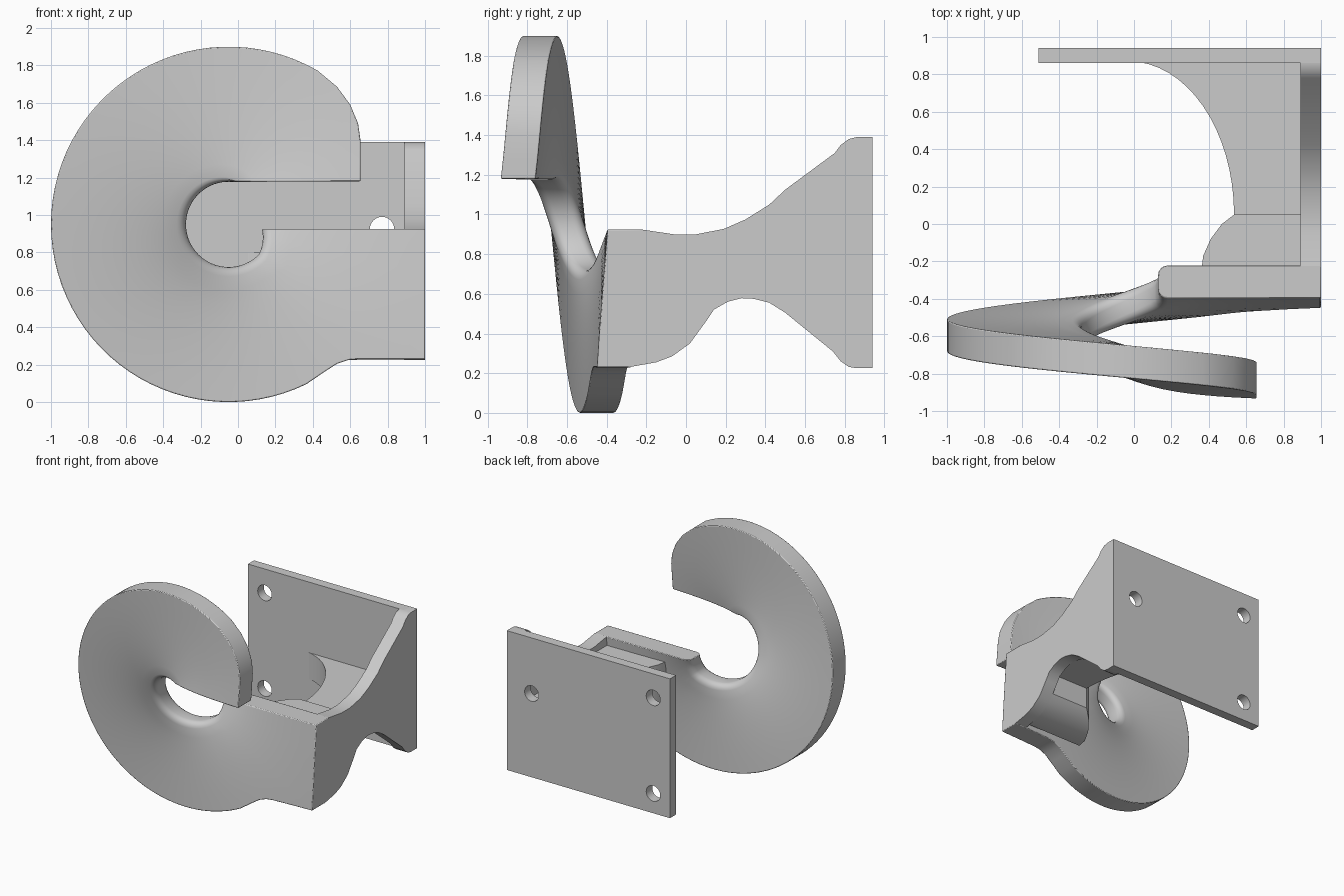
import bpy, bmesh, math
from mathutils import Matrix

if "Cube" in bpy.data.objects:
    bpy.data.objects.remove(bpy.data.objects["Cube"])

grey = bpy.data.materials.new("plain grey")
grey.use_nodes = True
GREY = (0.6, 0.6, 0.6, 1)
grey.diffuse_color = GREY
grey.node_tree.nodes["Principled BSDF"].inputs["Base Color"].default_value = GREY


def finish(ob, angle=35):
    ob.data.materials.clear()
    ob.data.materials.append(grey)
    bpy.ops.object.select_all(action='DESELECT')
    ob.select_set(True)
    bpy.context.view_layer.objects.active = ob
    bpy.ops.object.shade_smooth_by_angle(angle=math.radians(angle))


def prism(name, outlines, thick, matrix):
    """Flat outline, with later outlines as holes, given a thickness."""
    cu = bpy.data.curves.new(name, 'CURVE')
    cu.dimensions, cu.fill_mode, cu.extrude = '2D', 'BOTH', thick / 2
    for pts in outlines:
        sp = cu.splines.new('POLY')
        sp.points.add(len(pts) - 1)
        sp.use_cyclic_u = True
        for p, (a, b) in zip(sp.points, pts):
            p.co = (a, b, 0, 1)
    ob = bpy.data.objects.new(name, cu)
    bpy.context.collection.objects.link(ob)
    ob.matrix_world = matrix
    bpy.ops.object.select_all(action='DESELECT')
    ob.select_set(True)
    bpy.context.view_layer.objects.active = ob
    bpy.ops.object.convert(target='MESH')
    ob = bpy.context.object
    bm = bmesh.new()
    bm.from_mesh(ob.data)
    bmesh.ops.remove_doubles(bm, verts=bm.verts, dist=0.0005)
    bmesh.ops.recalc_face_normals(bm, faces=bm.faces)
    bm.to_mesh(ob.data)
    bm.free()
    finish(ob)
    return ob


def loft(name, rings, bevel=0.0):
    """Solid through closed rings of points, capped at both ends."""
    bm = bmesh.new()
    rows = [[bm.verts.new(p) for p in ring] for ring in rings]
    n = len(rows[0])
    for a, b in zip(rows, rows[1:]):
        for i in range(n):
            j = (i + 1) % n
            bm.faces.new((a[i], a[j], b[j], b[i]))
    bm.faces.new(rows[0][::-1])
    bm.faces.new(rows[-1])
    bmesh.ops.recalc_face_normals(bm, faces=bm.faces)
    me = bpy.data.meshes.new(name)
    bm.to_mesh(me)
    bm.free()
    ob = bpy.data.objects.new(name, me)
    bpy.context.collection.objects.link(ob)
    finish(ob)
    if bevel:
        mod = ob.modifiers.new("soft edges", 'BEVEL')
        mod.width, mod.segments = bevel, 2
        mod.limit_method, mod.angle_limit = 'ANGLE', math.radians(50)
    return ob


def circle(cx, cy, r, n=32):
    return [(cx + r * math.cos(2 * math.pi * i / n), cy + r * math.sin(2 * math.pi * i / n))
            for i in range(n)]


# Back mounting plate with three screw holes
c = 0.012
plate = [(-0.51, 0.225), (1, 0.225), (1, 1.39), (-0.51, 1.39)]
holes = [circle(x, z, 0.065) for x, z in ((-0.355, 1.19), (-0.355, 0.39), (0.77, 0.925))]
prism("back_plate", [plate] + holes, 0.08,
      Matrix.Translation((0, 0.90, 0)) @ Matrix.Rotation(math.pi / 2, 4, 'X'))

# Side bracket: waisted profile in the y-z plane
top = [(0.94, 1.39), (0.86, 1.39), (0.82, 1.38), (0.78, 1.35), (0.75, 1.31), (0.5, 1.125),
       (0.42, 1.05), (0.3, 0.975), (0.19, 0.927), (0.05, 0.9), (-0.06, 0.9), (-0.23, 0.925)]
bottom = [(-0.29, 0.23), (-0.15, 0.255), (-0.07, 0.285), (0.02, 0.35), (0.1, 0.46), (0.14, 0.52),
          (0.21, 0.56), (0.28, 0.578), (0.34, 0.575), (0.42, 0.555), (0.5, 0.505),
          (0.74, 0.31), (0.78, 0.26), (0.82, 0.232), (0.86, 0.225), (0.94, 0.225)]
yz = Matrix(((0, 0, 1, 0.945), (1, 0, 0, 0), (0, 1, 0, 0), (0, 0, 0, 1)))
prism("side_bracket", [top + bottom], 0.11, yz)


# Webs in the corner: a thin curved gusset and a deeper block behind the guide
def web(name, rows, z_top):
    loft(name, [[(x, y, zb), (0.95, y, zb), (0.95, y, z_top), (x, y, z_top)] for x, y, zb in rows])


arc = []
for i in range(17):
    a = math.pi / 2 * i / 16
    arc.append((-0.03 + 0.565 * math.sin(a), 0.05 + 0.82 * math.cos(a), 0.58))
web("rear_gusset", arc, 0.80)
web("front_gusset", [(0.535, 0.05, 0.40), (0.47, 0, 0.335), (0.41, -0.08, 0.285),
                     (0.37, -0.17, 0.255), (0.36, -0.25, 0.25)], 0.85)

# Spiral guide: helicoid plate between an inner hole and an outer rim
CX, CZ, THICK, ROUND = -0.05, 0.95, 0.175, 0.05


def lerp(v, a, b, p, q):
    return p + (q - p) * (v - a) / (b - a)


def on_circle(r, deg):
    t = math.radians(deg)
    return (CX + r * math.cos(t), CZ - r * math.sin(t))


def sweep(x, z):
    """Clockwise angle from the tail, in degrees."""
    return math.degrees(math.atan2(0.925 - z, x - CX)) % 360


def front_y(x, z):
    s = sweep(x, z)
    return -0.395 - 0.285 * (0 if s > 359 else s) / 180


outer = [(1, 0.925), (1, 0.69), (1, 0.46), (1, 0.23), (0.83, 0.23), (0.65, 0.23),
         (0.59, 0.225), (0.53, 0.205), (0.46, 0.16)]
outer += [on_circle(0.95, d) for d in range(64, 302, 4)]
outer += [(0.53, 1.685), (0.6, 1.59), (0.642, 1.49), (0.655, 1.4), (0.655, 1.28), (0.655, 1.18)]

rings = []
for ox, oz in outer:
    s = sweep(ox, oz) if (ox, oz) != outer[0] else 0
    a = lerp(s, 0, 180, 8, 180) if s < 180 else lerp(s, 180, 340, 180, 275)
    ix, iz = on_circle(lerp(min(a, 45), 8, 45, 0.18, 0.228), a)
    length = math.hypot(ox - ix, oz - iz)
    # steps rounding the inner lip, then even steps to the rim
    dists = [ROUND * (1 - math.cos(math.radians(k))) for k in (0, 22, 45, 68, 90)]
    dists += [lerp(k, 0, 9, ROUND, length) for k in range(1, 10)]
    front, back = [], []
    for d in dists:
        x, z = lerp(d, 0, length, ix, ox), lerp(d, 0, length, iz, oz)
        inset = ROUND - math.sqrt(max(0, ROUND ** 2 - max(0, ROUND - d) ** 2))
        y = front_y(x, z)
        front.append((x, y + inset, z))
        back.append((x, y + THICK - inset, z))
    rings.append(front[::-1] + back)
loft("spiral_guide", rings, bevel=0.012)
